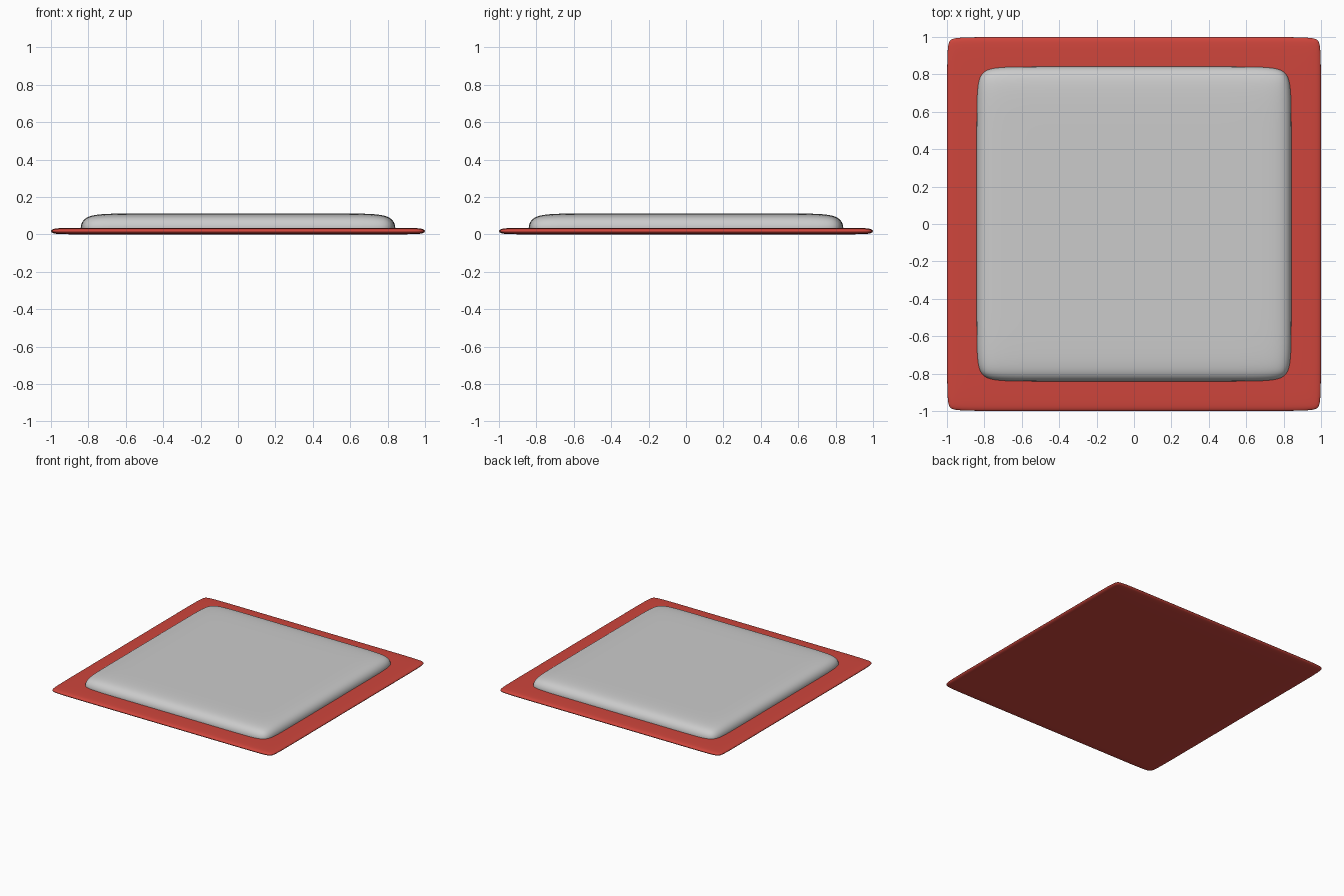
import bpy, bmesh

if "Cube" in bpy.data.objects:
    bpy.data.objects.remove(bpy.data.objects["Cube"])


def soft_slab(name, half, loop, z_mid, height, cut_z=None):
    """Flat box with support loops near its rim, smoothed by subdivision."""
    bm = bmesh.new()
    bmesh.ops.create_cube(bm, size=2)
    for axis in ((1, 0, 0), (0, 1, 0)):
        for side in (-1, 1):
            bmesh.ops.bisect_plane(
                bm, geom=bm.verts[:] + bm.edges[:] + bm.faces[:],
                plane_co=[c * side * loop / half for c in axis], plane_no=axis)
    for v in bm.verts:
        v.co = (v.co.x * half, v.co.y * half, z_mid + v.co.z * height / 2)
    mesh = bpy.data.meshes.new(name)
    bm.to_mesh(mesh)
    bm.free()
    obj = bpy.data.objects.new(name, mesh)
    bpy.context.collection.objects.link(obj)
    bpy.context.view_layer.objects.active = obj
    obj.select_set(True)
    sub = obj.modifiers.new("smooth", 'SUBSURF')
    sub.levels = sub.render_levels = 4
    bpy.ops.object.modifier_apply(modifier=sub.name)

    # Trim away the half hidden inside the part below
    bm = bmesh.new()
    bm.from_mesh(obj.data)
    if cut_z is not None:
        bmesh.ops.bisect_plane(
            bm, geom=bm.verts[:] + bm.edges[:] + bm.faces[:],
            plane_co=(0, 0, cut_z), plane_no=(0, 0, 1), clear_inner=True)
        bmesh.ops.holes_fill(bm, edges=[e for e in bm.edges if e.is_boundary])
    bm.to_mesh(obj.data)
    bm.free()
    bpy.ops.object.shade_smooth_by_angle()
    obj.select_set(False)
    return obj


# Red base plate
base = soft_slab("base_plate", 1.004, 0.89, 0.0175, 0.035)
red = bpy.data.materials.new("red")
red.diffuse_color = (0.62, 0.06, 0.045, 1)
red.use_nodes = True
red.node_tree.nodes["Principled BSDF"].inputs["Base Color"].default_value = red.diffuse_color
base.data.materials.append(red)

# Grey raised cushion
soft_slab("cushion", 0.85, 0.63, 0.035, 0.154, cut_z=0.018)
